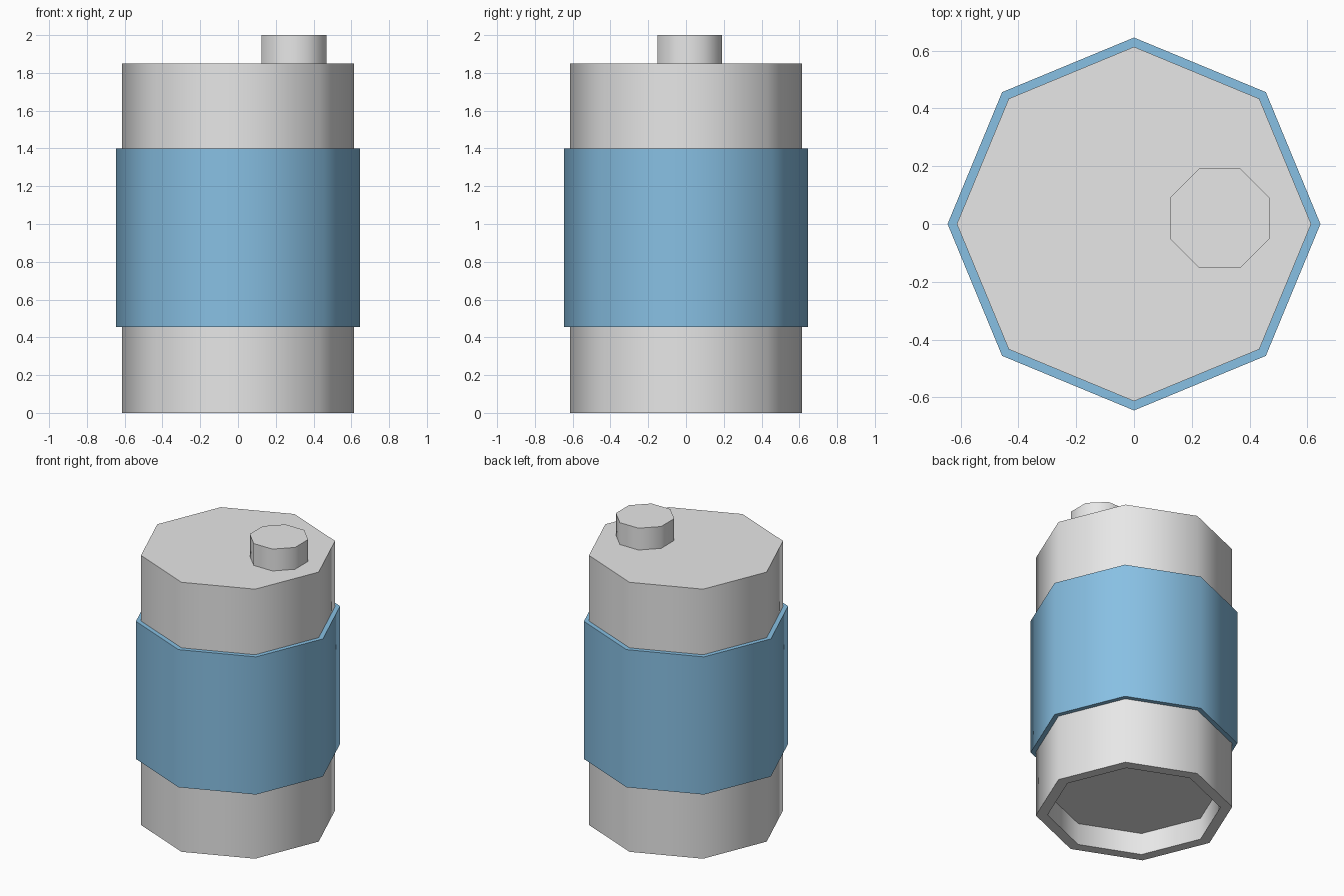
import bpy, bmesh, math

if "Cube" in bpy.data.objects:
    bpy.data.objects.remove(bpy.data.objects["Cube"])


def material(name, rgb):
    m = bpy.data.materials.new(name)
    m.diffuse_color = (*rgb, 1.0)
    m.use_nodes = True
    m.node_tree.nodes["Principled BSDF"].inputs["Base Color"].default_value = m.diffuse_color
    return m


def lathe(name, profile, mat, sides=8, turn=0.0, centre=(0, 0), closed=False):
    """Spin an (r, z) profile into a prism; cap its ends or join them as a ring."""
    bm = bmesh.new()
    rings = []
    for r, z in profile:
        ring = []
        for i in range(sides):
            a = turn + 2 * math.pi * i / sides
            ring.append(bm.verts.new((centre[0] + r * math.cos(a),
                                      centre[1] + r * math.sin(a), z)))
        rings.append(ring)
    pairs = list(zip(rings, rings[1:]))
    if closed:
        pairs.append((rings[-1], rings[0]))
    for lo, hi in pairs:
        for i in range(sides):
            j = (i + 1) % sides
            bm.faces.new((lo[i], lo[j], hi[j], hi[i]))
    if not closed:
        bm.faces.new(rings[0])
        bm.faces.new(rings[-1])
    bmesh.ops.recalc_face_normals(bm, faces=bm.faces)
    mesh = bpy.data.meshes.new(name)
    bm.to_mesh(mesh)
    bm.free()
    mesh.materials.append(mat)
    ob = bpy.data.objects.new(name, mesh)
    bpy.context.collection.objects.link(ob)
    # smooth around the eight sides, sharp at the rims
    bpy.ops.object.select_all(action='DESELECT')
    ob.select_set(True)
    bpy.context.view_layer.objects.active = ob
    bpy.ops.object.shade_smooth_by_angle(angle=math.radians(60))
    return ob


grey = material("light_grey", (0.80, 0.80, 0.80))
blue = material("sky_blue", (0.245, 0.526, 0.77))

# octagonal body with a shallow recess underneath
lathe("body", [(0.54, 0.15), (0.54, 0.0), (0.613, 0.0), (0.613, 1.85)], grey)

# raised label band wrapped around the middle
lathe("band", [(0.60, 0.455), (0.645, 0.455), (0.645, 1.40), (0.60, 1.40)],
      blue, closed=True)

# off-centre cap on the top
lathe("cap", [(0.186, 1.845), (0.186, 2.0)], grey,
      turn=math.pi / 8, centre=(0.297, 0.02))
